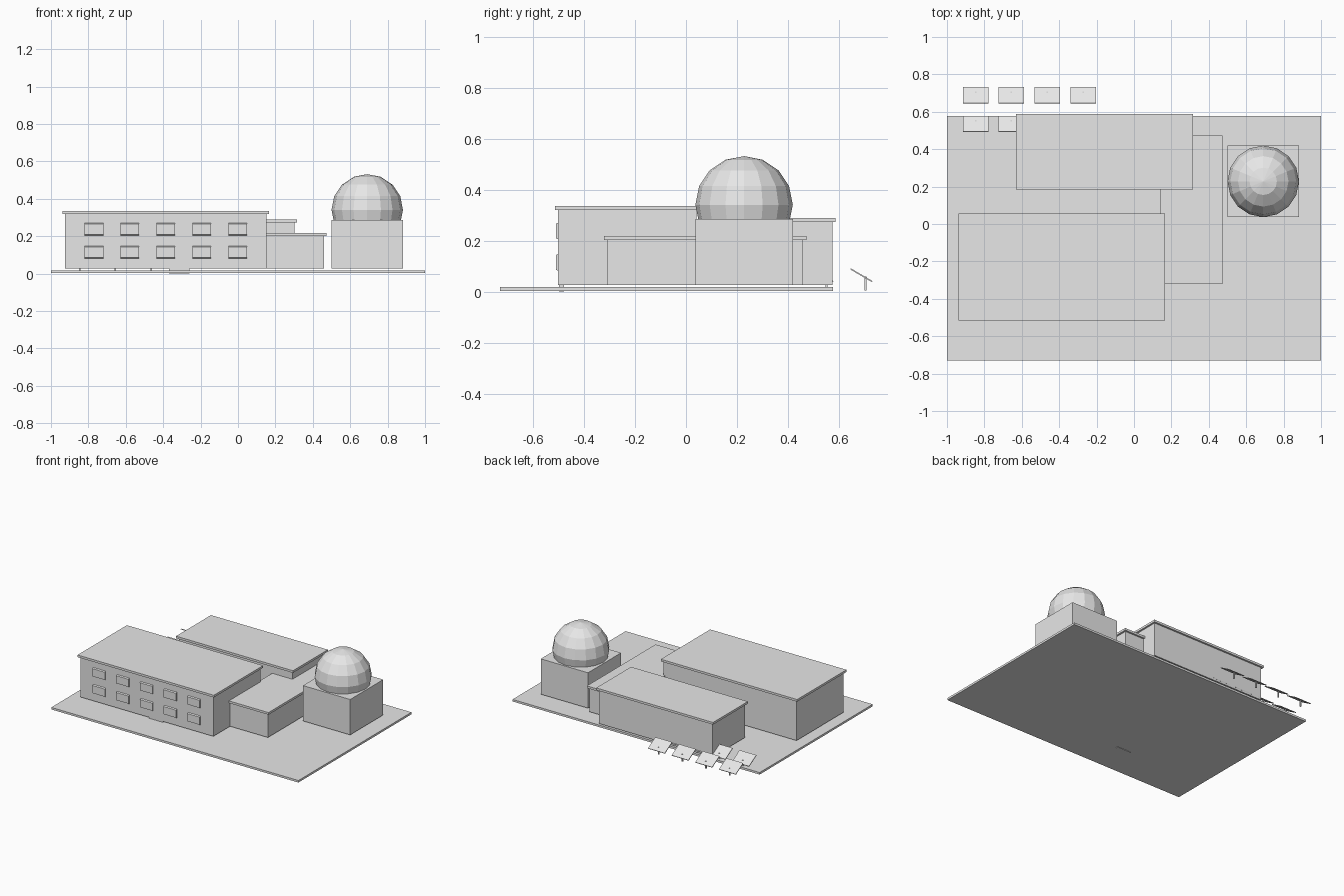
import bpy
import math

if "Cube" in bpy.data.objects:
    bpy.data.objects.remove(bpy.data.objects["Cube"])

concrete = bpy.data.materials.new("light_grey")
concrete.diffuse_color = (0.8, 0.8, 0.8, 1)
concrete.use_nodes = True
concrete.node_tree.nodes["Principled BSDF"].inputs["Base Color"].default_value = concrete.diffuse_color


def box(name, x0, x1, y0, y1, z0, z1, tilt=0.0):
    """Axis-aligned box from its bounds, optionally tilted about x."""
    bpy.ops.mesh.primitive_cube_add(
        size=1, location=((x0 + x1) / 2, (y0 + y1) / 2, (z0 + z1) / 2),
        rotation=(tilt, 0, 0))
    ob = bpy.context.object
    ob.name = name
    ob.scale = (x1 - x0, y1 - y0, z1 - z0)
    bpy.ops.object.transform_apply(location=False, rotation=False, scale=True)
    ob.data.materials.append(concrete)
    return ob


def building(name, x0, x1, y0, y1, top):
    """Walls with a thin overhanging flat roof."""
    o, t = 0.013, 0.016
    box(name + "_walls", x0, x1, y0, y1, 0.027, top - t)
    box(name + "_roof", x0 - o, x1 + o, y0 - o, y1 + o, top - t, top)


# Ground slab
box("ground_slab", -1, 1, -0.73, 0.577, 0.003, 0.018)

# Flat-roofed blocks
building("main_block", -0.925, 0.152, -0.502, 0.042, 0.336)
building("rear_block", -0.617, 0.303, 0.197, 0.574, 0.289)
building("link_block", 0.152, 0.459, -0.309, 0.459, 0.218)

# Dome tower
box("tower_base", 0.5, 0.882, 0.037, 0.419, 0.027, 0.286)
bpy.ops.mesh.primitive_uv_sphere_add(
    segments=16, ring_count=8, radius=0.191, location=(0.691, 0.228, 0.341))
dome = bpy.context.object
dome.name = "dome"
dome.data.materials.append(concrete)

# Two rows of shallow windows on the front wall
for row, z in enumerate((0.115, 0.238)):
    for i in range(5):
        x = -0.77 + i * 0.192
        win = box(f"window_{row}_{i}", x - 0.05, x + 0.05,
                  -0.511, -0.502, z - 0.033, z + 0.033)
        for v in win.data.vertices:  # slightly tapered outer face
            if v.co.y < 0:
                v.co.z *= 0.85

# Front door
box("front_door", -0.37, -0.26, -0.498, -0.478, 0.0, 0.12)

# Solar panels tilted to the back, on posts
tilt = -math.atan2(0.05, 0.085)
for row, y in enumerate((0.688, 0.535)):
    for i in range(4):
        x = -0.847 + i * 0.1915
        box(f"solar_panel_{row}_{i}", x - 0.068, x + 0.068,
            y - 0.049, y + 0.049, 0.062, 0.067, tilt)
        box(f"panel_post_{row}_{i}", x - 0.004, x + 0.004,
            y + 0.012, y + 0.02, 0.005, 0.06)
